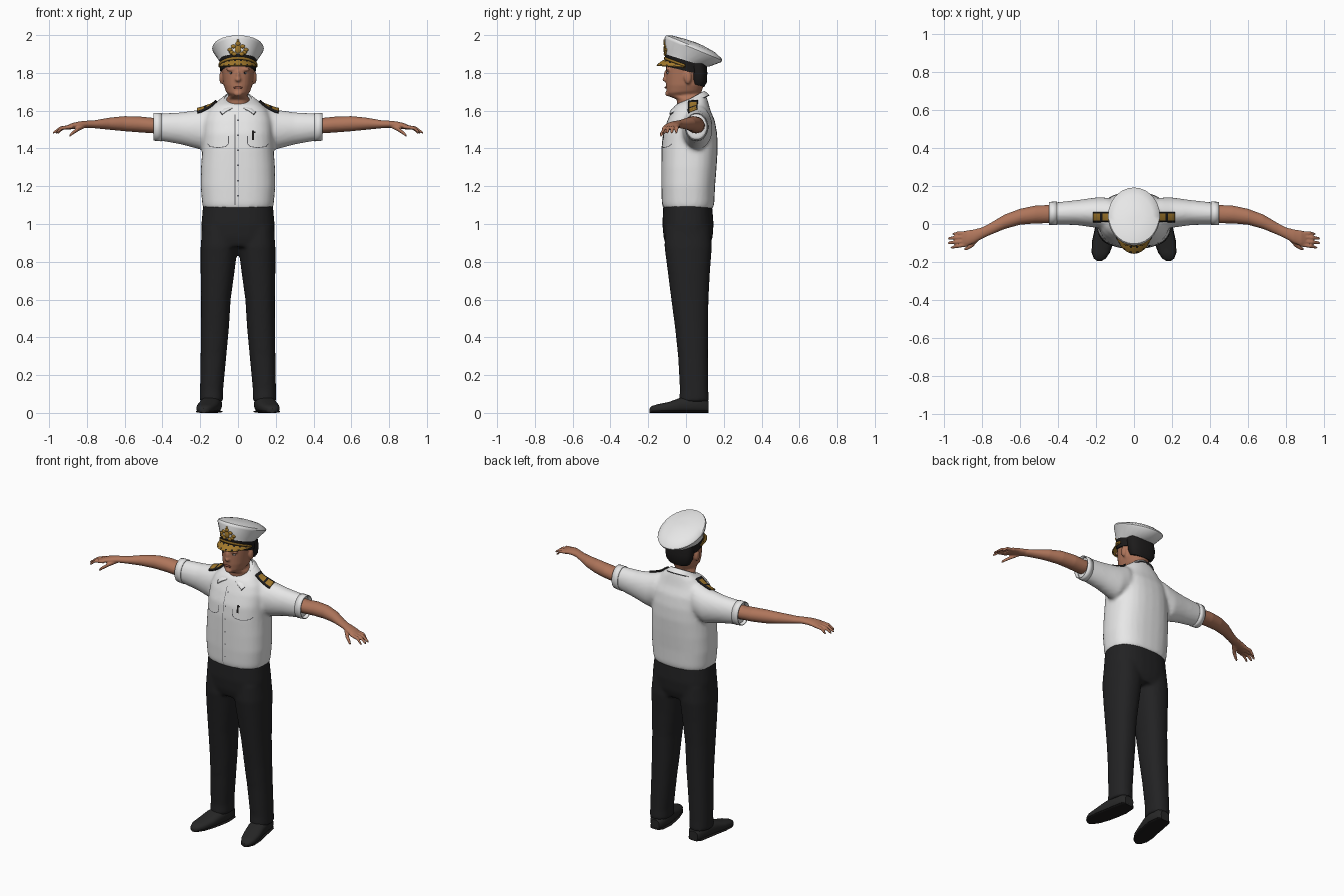
import bpy, bmesh, math
from mathutils import Vector, Matrix

cube = bpy.data.objects.get("Cube")
if cube:
    bpy.data.objects.remove(cube)


def material(name, rgb):
    m = bpy.data.materials.new(name)
    m.use_nodes = True
    m.diffuse_color = (*rgb, 1)
    bsdf = m.node_tree.nodes["Principled BSDF"]
    bsdf.inputs["Base Color"].default_value = (*rgb, 1)
    bsdf.inputs["Roughness"].default_value = 0.7
    return m


WHITE = material("white cloth", (0.8, 0.8, 0.8))
BLACK = material("black trouser cloth", (0.016, 0.016, 0.017))
SHOE = material("shoe leather", (0.02, 0.02, 0.02))
SKIN = material("skin", (0.43, 0.18, 0.105))
LIP = material("lips", (0.28, 0.09, 0.06))
HAIR = material("dark hair", (0.012, 0.011, 0.011))
GOLD = material("gold braid", (0.36, 0.19, 0.025))
SEAM = material("grey seam", (0.12, 0.12, 0.13))
EYE = material("eye white", (0.5, 0.48, 0.45))


# ring helpers: a ring is (centre, first half axis, second half axis)
def level(cx, rx, yf, zf, yb=None, zb=None):
    zb = zf if zb is None else zb
    return (Vector((cx, (yf + yb) / 2, (zf + zb) / 2)), Vector((rx, 0, 0)),
            Vector((0, (yb - yf) / 2, (zb - zf) / 2)))


def flat(z, rx, yf, yb, cx=0):
    return level(cx, rx, yf, z, yb)


def across(x, cy, cz, ry, rz):
    return (Vector((x, cy, cz)), Vector((0, ry, 0)), Vector((0, 0, rz)))


def loft(bm, rings, n=28, p=2.0, caps=True):
    loops = []
    for c, u, v in rings:
        loop = []
        for i in range(n):
            a = math.tau * i / n
            q = [math.copysign(abs(k) ** (2 / p), k) for k in (math.cos(a), math.sin(a))]
            loop.append(bm.verts.new(c + u * q[0] + v * q[1]))
        loops.append(loop)
    for a, b in zip(loops, loops[1:]):
        for i in range(n):
            j = (i + 1) % n
            bm.faces.new((a[i], a[j], b[j], b[i]))
    if caps:
        bm.faces.new(loops[0])
        bm.faces.new(loops[-1])


def blob(bm, at, size):
    m = Matrix.Translation(at) @ Matrix.Diagonal((*size, 1))
    bmesh.ops.create_uvsphere(bm, u_segments=16, v_segments=10, radius=1, matrix=m)


def strip(bm, rows):
    grid = [[bm.verts.new(p) for p in row] for row in rows]
    for r, (a, b) in enumerate(zip(grid, grid[1:])):
        for i in range(len(a) - 1):
            f = bm.faces.new((a[i], a[i + 1], b[i + 1], b[i]))
            yield r, i, f


def finish(bm, name, mats, voxel=0, smooth=3, thick=0, mirror=False):
    if mirror:
        bmesh.ops.scale(bm, vec=(-1, 1, 1), verts=bm.verts)
    bmesh.ops.recalc_face_normals(bm, faces=bm.faces)
    me = bpy.data.meshes.new(name)
    bm.to_mesh(me)
    bm.free()
    for m in mats:
        me.materials.append(m)
    me.polygons.foreach_set("use_smooth", [True] * len(me.polygons))
    me.set_sharp_from_angle(angle=math.radians(40))
    ob = bpy.data.objects.new(name, me)
    bpy.context.collection.objects.link(ob)
    if voxel:
        r = ob.modifiers.new("blend", "REMESH")
        r.mode, r.voxel_size, r.use_smooth_shade = "VOXEL", voxel, True
        s = ob.modifiers.new("soften", "SMOOTH")
        s.factor, s.iterations = 0.5, smooth
    if thick:
        t = ob.modifiers.new("thickness", "SOLIDIFY")
        t.thickness, t.offset = thick, 0
    return ob


def part(name, rings, mat, p=2.0, **kw):
    bm = bmesh.new()
    loft(bm, rings, p=p, caps=not kw.get("thick"))
    return finish(bm, name, [mat], **kw)


# shirt: torso and both sleeves blended together
bm = bmesh.new()
loft(bm, [flat(1.08, .184, -.122, .143), flat(1.11, .19, -.128, .15), flat(1.2, .198, -.131, .154),
          flat(1.3, .196, -.131, .162), flat(1.4, .189, -.13, .168), flat(1.48, .186, -.122, .165),
          flat(1.55, .18, -.098, .152), flat(1.6, .158, -.075, .13),
          level(0, .122, -.062, 1.625, .115, 1.655), level(0, .08, -.05, 1.635, .1, 1.695)], p=2.5)
for s in (-1, 1):
    loft(bm, [across(s * .07, .04, 1.55, .07, .1), across(s * .14, .055, 1.52, .084, .108),
              across(s * .2, .06, 1.5, .08, .106), across(s * .3, .06, 1.506, .066, .085),
              across(s * .43, .055, 1.514, .057, .07)])
shirt = finish(bm, "shirt", [WHITE], voxel=.011, smooth=5)

# trousers: hips and legs blended together
bm = bmesh.new()
loft(bm, [flat(1.11, .184, -.12, .137), flat(1, .194, -.125, .146), flat(.93, .194, -.119, .141),
          flat(.88, .186, -.105, .125)], p=2.5)
for s in (-1, 1):
    loft(bm, [flat(.98, .092, -.11, .13, s * .098), flat(.88, .098, -.114, .137, s * .1),
              flat(.75, .09, -.097, .127, s * .108), flat(.6, .078, -.078, .119, s * .117),
              flat(.45, .074, -.058, .117, s * .122), flat(.3, .068, -.042, .116, s * .13),
              flat(.12, .061, -.032, .118, s * .14), flat(.06, .062, -.037, .122, s * .14)], p=2.3)
finish(bm, "trousers", [BLACK], voxel=.011, smooth=4)

# head: skull, jaw, neck, nose, brow and ears
bm = bmesh.new()
loft(bm, [flat(1.58, .06, -.04, .085), flat(1.66, .063, -.05, .085),
          level(0, .048, -.09, 1.676, .08, 1.69), level(0, .064, -.102, 1.692, .085, 1.71),
          flat(1.735, .076, -.106, .096), flat(1.79, .083, -.107, .106), flat(1.83, .087, -.106, .108),
          flat(1.87, .08, -.095, .095)], p=2.2)
blob(bm, (0, -.108, 1.765), (.016, .018, .012))
blob(bm, (0, -.105, 1.785), (.01, .014, .03))
blob(bm, (0, -.098, 1.69), (.022, .012, .014))
for s in (-1, 1):
    blob(bm, (s * .088, .01, 1.775), (.011, .02, .034))
    blob(bm, (s * .035, -.096, 1.818), (.028, .012, .009))
finish(bm, "head", [SKIN], voxel=.006, smooth=2)

part("hair", [level(0, .072, .03, 1.745, .096, 1.725), level(0, .087, .022, 1.77, .11, 1.75),
              flat(1.8, .092, .02, .113), flat(1.85, .09, .0, .108)], HAIR, p=2.4)

# face details
bm = bmesh.new()
blob(bm, (0, -.107, 1.722), (.025, .006, .006))
finish(bm, "mouth", [LIP])
for s, side in ((1, "left"), (-1, "right")):
    for label, mat, size, y in (("eye", EYE, (.013, .006, .006), -.095),
                                ("pupil", HAIR, (.005, .005, .005), -.099),):
        bm = bmesh.new()
        blob(bm, (s * .035, y, 1.8), size)
        finish(bm, side + "_" + label, [mat])

# cap: band, tilted crown, visor and emblem
part("cap_band", [level(0, .094, -.107, 1.835, .106, 1.785), level(0, .1, -.112, 1.908, .108, 1.836)], HAIR)
part("cap_crown", [level(0, .1, -.112, 1.9, .107, 1.832), level(0, .104, -.113, 1.915, .125, 1.834),
                   level(0, .133, -.114, 1.983, .186, 1.857), level(0, .137, -.111, 1.991, .192, 1.866),
                   level(0, .132, -.104, 1.999, .187, 1.878), level(0, .1, -.07, 1.997, .152, 1.91),
                   level(0, .05, -.01, 1.981, .09, 1.945), level(0, .008, .03, 1.968, .045, 1.964)], WHITE)


def arc(rx, ry, z, lift, n=28):
    angles = [math.radians(-88 + 176 * i / n) for i in range(n + 1)]
    return [Vector((rx * math.sin(a), -ry * math.cos(a), z + lift * math.cos(a))) for a in angles]


bm = bmesh.new()
visor = [arc(.097 + .004 * k, .103 + .052 * k, 1.83, .042 - .034 * k ** 1.5) for k in (0, .3, .45, .8, .93, 1)]
for r, i, f in strip(bm, visor):
    f.material_index = int(r in (2, 4) or (r in (1, 3) and i % 3 > 0))
finish(bm, "cap_visor", [HAIR, GOLD], thick=.005)
bm = bmesh.new()
list(strip(bm, [arc(.1, .113, 1.831, .04), arc(.102, .114, 1.842, .043)]))
finish(bm, "cap_strap", [GOLD], thick=.004)

bm = bmesh.new()
pieces = [(0, 1.925, .017, .022), (0, 1.955, .013, .012), (0, 1.97, .006, .008)]
pieces += [(s * x, z, .013, .01) for s in (-1, 1) for x, z in ((.02, 1.9), (.034, 1.908), (.042, 1.922), (.024, 1.94))]
for x, z, rx, rz in pieces:
    blob(bm, (x, -.113 + 4.5 * x * x, z), (rx, .007, rz))
finish(bm, "cap_emblem", [GOLD])

# folded shirt collar with a thin edge line
bm = bmesh.new()
top, low = [], []
for i in range(41):
    a = math.radians(-166 + 8.3 * i)
    b, k = a * .75, abs(a / math.radians(166)) ** 3
    top.append(Vector((.073 * math.sin(a), .018 + .078 * math.cos(a), 1.658 + .045 * math.cos(a))))
    low.append(Vector((.104 * math.sin(b), .022 + .1 * math.cos(b) - .052 * k, 1.635 + .045 * math.cos(b) - .03 * k)))
rows = [[t.lerp(l, k) + Vector((0, -.006 * math.sin(k * 3.14), .006 * math.sin(k * 3.14)))
         for t, l in zip(top, low)] for k in (0, .3, .6, .94, 1)]
for r, i, f in strip(bm, rows):
    f.material_index = int(r == 3)
finish(bm, "collar", [WHITE, SEAM], thick=.006)


def wrap(ob, axis, positive, offset):
    w = ob.modifiers.new("follow shirt", "SHRINKWRAP")
    w.target, w.wrap_method, w.offset = shirt, "PROJECT", offset
    setattr(w, "use_project_" + axis, True)
    w.use_positive_direction, w.use_negative_direction = positive, not positive


# thin seam lines laid on the shirt front
def seam(name, pts, width=.004, mat=SEAM):
    bm = bmesh.new()
    for p, q in zip(pts, pts[1:]):
        a, b = Vector((p[0], -.3, p[1])), Vector((q[0], -.3, q[1]))
        d = (b - a).normalized()
        side = Vector((-d.z, 0, d.x)) * width / 2
        n = max(2, int((b - a).length / .012))
        mid = [a.lerp(b, i / n) for i in range(n + 1)]
        list(strip(bm, [[m - side for m in mid], [m + side for m in mid]]))
    wrap(finish(bm, name, [mat]), "y", True, .003)


seam("front_placket_seam", [(-.016, 1.1), (-.016, 1.58)], .003)
for i in range(6):
    z = 1.15 + .08 * i
    seam("button_%d" % (i + 1), [(0, z - .004), (0, z + .004)], .008)
seam("pocket_pen", [(.08, 1.445), (.08, 1.495)], .011, HAIR)
seam("pen_clip", [(.078, 1.487), (.092, 1.487)], .008, HAIR)

for s, side in ((1, "left"), (-1, "right")):
    flip = s < 0
    seam(side + "_pocket_flap", [(s * x, z) for x, z in ((.05, 1.465), (.05, 1.425), (.066, 1.41), (.105, 1.404),
                                                         (.148, 1.41), (.162, 1.425))])
    # shoulder board
    bm = bmesh.new()
    rows = [[(s * (.115 + .0125 * i), y, 1.8) for i in range(9)] for y in (.012, .02, .055, .062)]
    for r, i, f in strip(bm, rows):
        f.material_index = int(r == 1 and i not in (0, 4))
    board = finish(bm, side + "_shoulder_board", [HAIR, GOLD])
    wrap(board, "z", False, .008)
    t = board.modifiers.new("thickness", "SOLIDIFY")
    t.thickness, t.offset = .01, 0

    part(side + "_sleeve_cuff", [across(.405, .056, 1.513, .06, .073), across(.447, .055, 1.515, .059, .071)],
         WHITE, thick=.005, mirror=flip)

    # bare arm, palm, fingers and thumb
    bm = bmesh.new()
    loft(bm, [across(.37, .055, 1.522, .045, .042), across(.45, .052, 1.521, .048, .041),
              across(.52, .05, 1.527, .047, .042), across(.6, .038, 1.531, .042, .04),
              across(.68, .012, 1.531, .038, .032), across(.76, -.028, 1.528, .031, .021),
              across(.8, -.048, 1.528, .03, .019), across(.84, -.064, 1.525, .036, .018),
              across(.88, -.075, 1.518, .041, .016), across(.905, -.08, 1.51, .038, .012)])
    for y0, x1, y1 in ((-.046, .955, -.052), (-.068, .98, -.075), (-.09, .98, -.1), (-.109, .965, -.124)):
        loft(bm, [across(.875, y0, 1.515, .01, .01), across((.9 + x1) / 2, (y0 + y1) / 2, 1.508, .01, .01),
                  across(x1 - .008, y1, 1.487, .008, .008), across(x1, y1, 1.481, .004, .005)], n=12)
    loft(bm, [across(.81, -.066, 1.52, .014, .012), across(.85, -.108, 1.5, .015, .012),
              across(.882, -.129, 1.477, .011, .01), across(.894, -.133, 1.465, .005, .006)], n=12)
    finish(bm, side + "_arm", [SKIN], voxel=.005, smooth=2, mirror=flip)

    # shoe and its sole: (y, centre x, half width, height)
    shape = ((.12, .136, .03, .06), (.1, .136, .046, .08), (.03, .14, .055, .088), (-.03, .15, .055, .08),
             (-.09, .163, .055, .058), (-.15, .175, .046, .046), (-.182, .18, .03, .036), (-.194, .182, .012, .022))
    for label, wide, height in (("shoe", 1, None), ("sole", 1.05, .014)):
        part(side + "_" + label, [(Vector((cx, y, (height or h) / 2)), Vector((rx * wide, 0, 0)),
                                   Vector((0, 0, (height or h) / 2))) for y, cx, rx, h in shape],
             SHOE if label == "shoe" else HAIR, p=2.6, mirror=flip)
